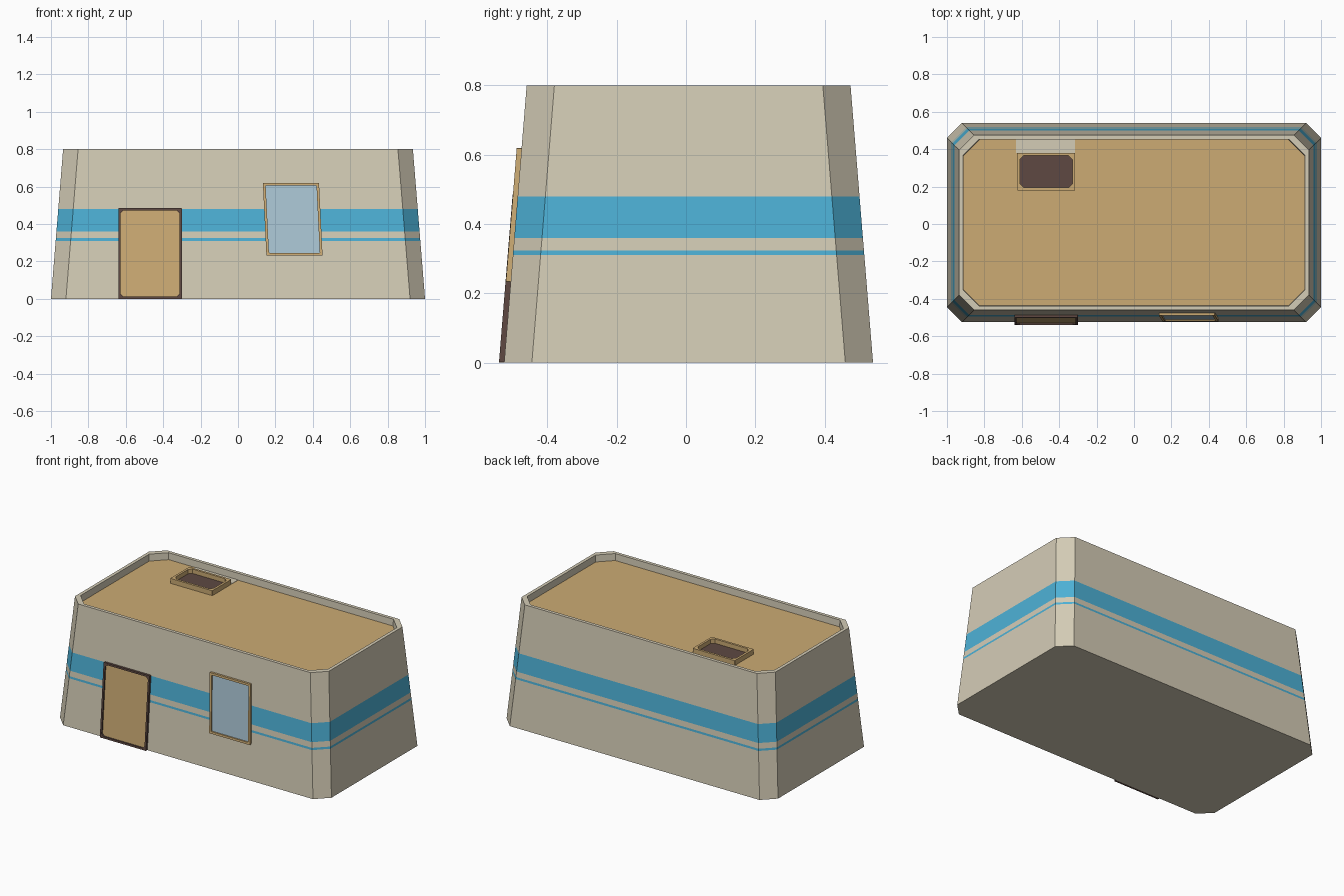
import bpy, bmesh
from mathutils import Vector

if "Cube" in bpy.data.objects:
    bpy.data.objects.remove(bpy.data.objects["Cube"])


def material(name, rgb):
    m = bpy.data.materials.new(name)
    m.diffuse_color = [(c / 255 / 12.92 if c < 11 else ((c / 255 + 0.055) / 1.055) ** 2.4)
                       for c in rgb] + [1.0]
    m.use_nodes = True
    m.node_tree.nodes["Principled BSDF"].inputs["Base Color"].default_value = m.diffuse_color
    return m


WALL = material("beige_plaster", (212, 204, 182))
TAN = material("tan", (204, 171, 116))
BLUE = material("stripe_blue", (77, 177, 214))
GLASS = material("glass_blue", (170, 197, 212))
BROWN = material("dark_brown", (94, 73, 66))


def octagon(u0, u1, v0, v1, c):
    # counter-clockwise rectangle with cut corners
    return [(u0 + c, v0), (u1 - c, v0), (u1, v0 + c), (u1, v1 - c),
            (u1 - c, v1), (u0 + c, v1), (u0, v1 - c), (u0, v0 + c)]


def loft(name, rings, mats, band_mats, start_mat=0, end_mat=0):
    # skin successive rings, cap both ends
    bm = bmesh.new()
    loops = [[bm.verts.new(p) for p in ring] for ring in rings]
    n = len(loops[0])
    for a, b, mi in zip(loops, loops[1:], band_mats):
        for i in range(n):
            j = (i + 1) % n
            bm.faces.new((a[i], a[j], b[j], b[i])).material_index = mi
    bm.faces.new(loops[0][::-1]).material_index = start_mat
    bm.faces.new(loops[-1]).material_index = end_mat
    me = bpy.data.meshes.new(name)
    bm.to_mesh(me)
    bm.free()
    for m in mats:
        me.materials.append(m)
    ob = bpy.data.objects.new(name, me)
    bpy.context.collection.objects.link(ob)
    return ob


CY, SLOPE = 0.0075, 0.065 / 0.8
ROOF = 0.755


def body_ring(z, inset=0.0, c=0.08, lean_z=None):
    s = SLOPE * (z if lean_z is None else lean_z) + inset
    hx, hy = 1.0 - s, 0.5325 - s
    return [(x, y, z) for x, y in octagon(-hx, hx, CY - hy, CY + hy, c)]


# Tapered house body with painted stripes, parapet and sunken roof
levels = [0, 0.31, 0.324, 0.36, 0.48, 0.8]
rings = [body_ring(z) for z in levels]
rings += [body_ring(0.8, 0.022, 0.085), body_ring(ROOF, 0.024, 0.085, 0.8)]
loft("house_body", rings, [WALL, BLUE, TAN], [0, 1, 0, 1, 0, 0, 0], 0, 2)


def on_wall(u, v, d):
    return (u, -0.525 + SLOPE * v - d, v)


def on_roof(u, v, d):
    return (u, v, ROOF + d)


def framed_panel(name, place, box, rim, height, depth, cut, frame, panel, shear=0.0):
    # raised frame around a recessed panel
    u0, u1, v0, v1 = box

    def ring(t, c, d):
        pts = octagon(u0 + t, u1 - t, v0 + t, v1 - t, c)
        return [place(u + shear * (v - v0) / (v1 - v0), v, d) for u, v in pts]
    rings = [ring(0, 0.002, -0.004), ring(0, 0.002, height),
             ring(rim, cut, height), ring(rim, cut, depth)]
    return loft(name, rings, [frame, panel], [0, 0, 0], 0, 1)


# Door, tilted window and roof hatch
framed_panel("door", on_wall, (-0.64, -0.30, 0.0, 0.485), 0.012, 0.015, 0.005, 0.015, BROWN, TAN)
framed_panel("window", on_wall, (0.152, 0.452, 0.232, 0.62), 0.014, 0.014, 0.005, 0.003,
             TAN, GLASS, -0.019)
framed_panel("roof_hatch", on_roof, (-0.625, -0.315, 0.18, 0.38), 0.015, 0.033, 0.004, 0.02,
             TAN, BROWN)

# Pale strip on the roof behind the hatch
strip = [[on_roof(u, v, d) for u, v in octagon(-0.63, -0.315, 0.38, 0.453, 0.001)]
         for d in (-0.002, 0.002)]
loft("roof_strip", strip, [WALL], [0])
